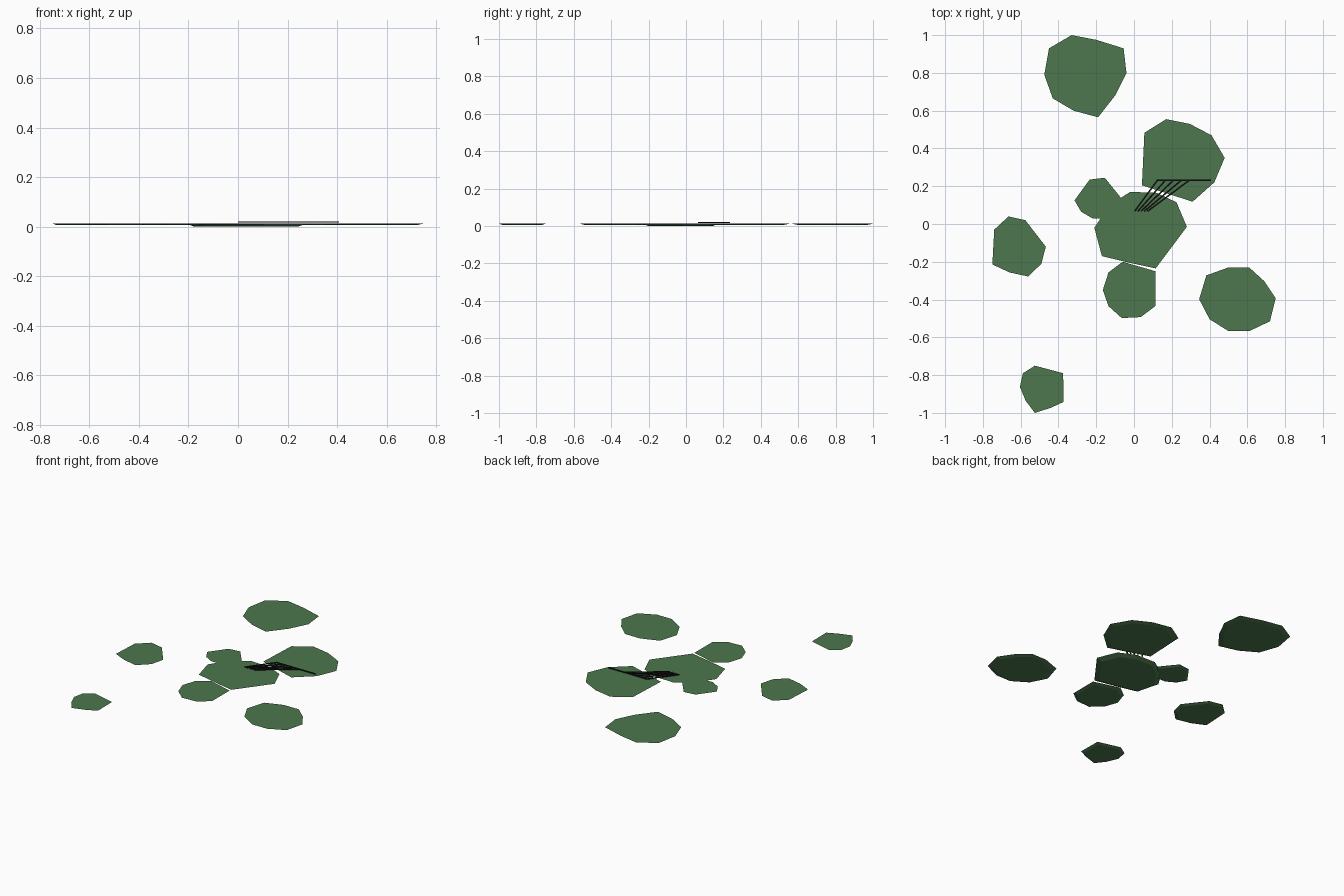
import bpy, bmesh
from mathutils import Vector

if "Cube" in bpy.data.objects:
    bpy.data.objects.remove(bpy.data.objects["Cube"])


def material(name, colour):
    m = bpy.data.materials.new(name)
    m.diffuse_color = (*colour, 1)
    m.use_nodes = True
    m.node_tree.nodes["Principled BSDF"].inputs["Base Color"].default_value = m.diffuse_color
    return m


GREEN = material("leaf green", (0.075, 0.185, 0.075))
BLACK = material("near black", (0.008, 0.008, 0.008))


def finish(name, bm, mat):
    bmesh.ops.recalc_face_normals(bm, faces=bm.faces)
    me = bpy.data.meshes.new(name)
    bm.to_mesh(me)
    bm.free()
    me.materials.append(mat)
    ob = bpy.data.objects.new(name, me)
    bpy.context.collection.objects.link(ob)


def pad(name, outline, low=0.006, top=0.013):
    """Thin leaf: flat top outline tapering to a smaller underside."""
    bm = bmesh.new()
    pts = [Vector((x, y, top)) for x, y in outline]
    c = sum(pts, Vector()) / len(pts)
    rim = [bm.verts.new(p) for p in pts]
    under = [bm.verts.new((*(c + (p - c) * 0.85).xy, low)) for p in pts]
    bm.faces.new(rim)
    bm.faces.new(under)
    for i in range(len(pts)):
        j = (i + 1) % len(pts)
        bm.faces.new((rim[i], rim[j], under[j], under[i]))
    finish(name, bm, GREEN)


# Floating leaves
pad("back_leaf", [(-.33, 1), (-.20, .975), (-.055, .93), (-.04, .80), (-.10, .68),
                  (-.19, .565), (-.32, .60), (-.43, .665), (-.475, .79), (-.45, .93)])
pad("right_back_leaf", [(.17, .555), (.295, .53), (.41, .47), (.48, .35), (.425, .22),
                        (.31, .118), (.18, .16), (.042, .205), (.055, .483)])
pad("centre_leaf", [(-.02, .17), (.12, .165), (.225, .115), (.28, -.015), (.115, -.235),
                    (-.025, -.205), (-.17, -.17), (-.21, -.02), (-.13, .10)], low=0.0)
pad("small_leaf", [(-.235, .235), (-.155, .245), (-.07, .14), (-.10, .03),
                   (-.22, .03), (-.28, .065), (-.315, .125)])
pad("left_leaf", [(-.665, .04), (-.575, .02), (-.467, -.12), (-.49, -.21),
                  (-.56, -.278), (-.66, -.256), (-.75, -.214), (-.74, -.03)])
pad("front_leaf", [(-.06, -.20), (.113, -.25), (.113, -.435), (.035, -.493),
                   (-.065, -.498), (-.135, -.435), (-.165, -.35), (-.135, -.256)])
pad("right_leaf", [(.50, -.23), (.61, -.23), (.69, -.303), (.75, -.393), (.72, -.515),
                   (.61, -.567), (.50, -.567), (.40, -.504), (.345, -.398), (.383, -.272)])
pad("front_left_leaf", [(-.525, -.75), (-.375, -.79), (-.373, -.942), (-.44, -.973),
                        (-.525, -1), (-.573, -.937), (-.604, -.863), (-.588, -.79)])


def strip(name, a, b, width=0.008, z0=0.017, z1=0.022):
    """Thin straight stalk lying between two points."""
    a, b = Vector(a), Vector(b)
    d = (b - a).normalized() * width / 2
    n = Vector((-d.y, d.x))
    bm = bmesh.new()
    low = [bm.verts.new((*p, z0)) for p in (a + n, b + n, b - n, a - n)]
    face = bm.faces.new(low)
    up = bmesh.ops.extrude_face_region(bm, geom=[face])["geom"]
    for v in up:
        if isinstance(v, bmesh.types.BMVert):
            v.co.z = z1
    finish(name, bm, BLACK)


# Fanned slanting stalks and their cross stalk
for i in range(5):
    strip(f"stalk_{i + 1}", (0.003 + 0.017 * i, 0.067), (0.123 + 0.042 * i, 0.23))
strip("cross_stalk", (0.12, 0.231), (0.408, 0.231))
